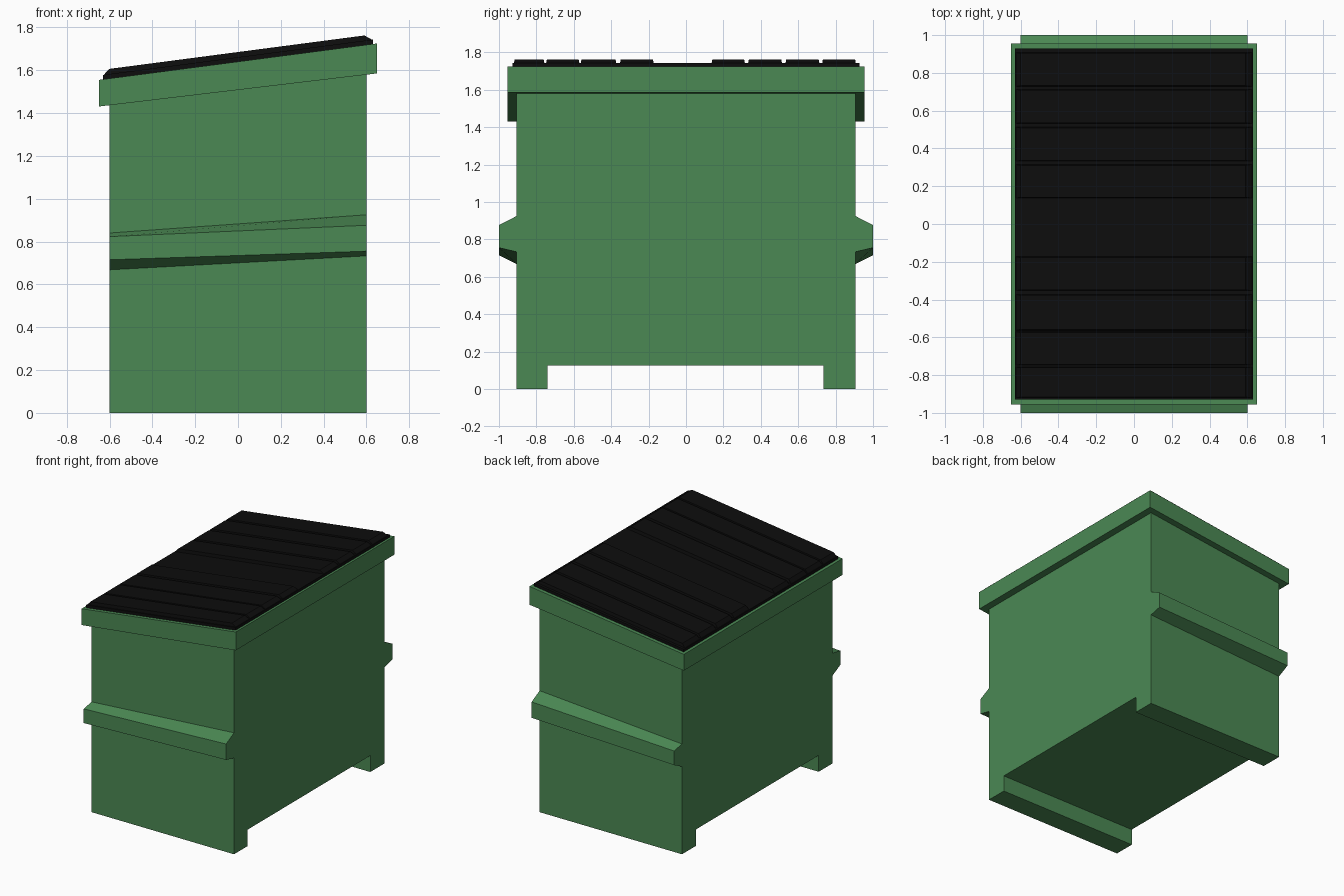
import bpy, bmesh

if "Cube" in bpy.data.objects:
    bpy.data.objects.remove(bpy.data.objects["Cube"])


def material(name, color):
    m = bpy.data.materials.new(name)
    m.diffuse_color = color
    m.use_nodes = True
    m.node_tree.nodes["Principled BSDF"].inputs["Base Color"].default_value = m.diffuse_color
    return m


green = material("green_paint", (0.07, 0.25, 0.088, 1))
black = material("black_plastic", (0.004, 0.004, 0.004, 1))


def loft(bm, start, end):
    """Join two matching outlines into a closed solid."""
    a = [bm.verts.new(p) for p in start]
    b = [bm.verts.new(p) for p in end]
    bm.faces.new(a)
    bm.faces.new(b[::-1])
    n = len(a)
    for i in range(n):
        j = (i + 1) % n
        bm.faces.new((a[j], a[i], b[i], b[j]))


def finish(bm, name, mat):
    bmesh.ops.recalc_face_normals(bm, faces=bm.faces)
    me = bpy.data.meshes.new(name)
    bm.to_mesh(me)
    bm.free()
    me.materials.append(mat)
    ob = bpy.data.objects.new(name, me)
    bpy.context.collection.objects.link(ob)
    return ob


def part(name, mat, start, end):
    bm = bmesh.new()
    loft(bm, start, end)
    return finish(bm, name, mat)


def rim_top(x):
    return 1.64 + 0.131 * x


def rim_low(x):
    return 1.508 + 0.119 * x


# Body with two skid feet and a slanted top
def body_outline(x):
    t = rim_low(x) + 0.03
    yz = [(-0.905, 0), (-0.74, 0), (-0.74, 0.125), (0.735, 0.125),
          (0.735, 0), (0.905, 0), (0.905, t), (-0.905, t)]
    return [(x, y, z) for y, z in yz]


part("body", green, body_outline(-0.6), body_outline(0.6))


# Overhanging slanted rim
def rim_outline(y):
    return [(x, y, f(x)) for x, f in ((-0.65, rim_low), (0.65, rim_low),
                                      (0.65, rim_top), (-0.65, rim_top))]


part("rim", green, rim_outline(-0.955), rim_outline(0.955))

# Tapered lifting rails on both sides: inner top, outer top, outer low, inner low
left_z = (0.84, 0.823, 0.715, 0.668)
right_z = (0.925, 0.876, 0.755, 0.733)
for side, label in ((-1, "front"), (1, "back")):
    ys = [side * y for y in (0.905, 1.0, 1.0, 0.905)]
    part(label + "_lifting_rail", green,
         [(-0.6, y, z) for y, z in zip(ys, left_z)],
         [(0.6, y, z) for y, z in zip(ys, right_z)])


# Lid plate
def lid_outline(y):
    return [(x, y, rim_top(x) + h) for x, h in
            ((-0.63, -0.002), (0.63, -0.002), (0.63, 0.021), (-0.63, 0.021))]


part("lid", black, lid_outline(-0.928), lid_outline(0.928))

# Raised lid panels with chamfered edges
panels = [(-0.92, -0.757), (-0.748, -0.57), (-0.563, -0.373), (-0.353, -0.173),
          (0.137, 0.315), (0.332, 0.513), (0.532, 0.713), (0.728, 0.908)]
bm = bmesh.new()
for y0, y1 in panels:
    def ring(x0, x1, inset, h):
        return [(x, y, rim_top(x) + h) for x, y in
                ((x0, y0 + inset), (x1, y0 + inset),
                 (x1, y1 - inset), (x0, y1 - inset))]
    loft(bm, ring(-0.628, 0.628, 0, 0.019), ring(-0.602, 0.59, 0.004, 0.045))
finish(bm, "lid_panels", black)
